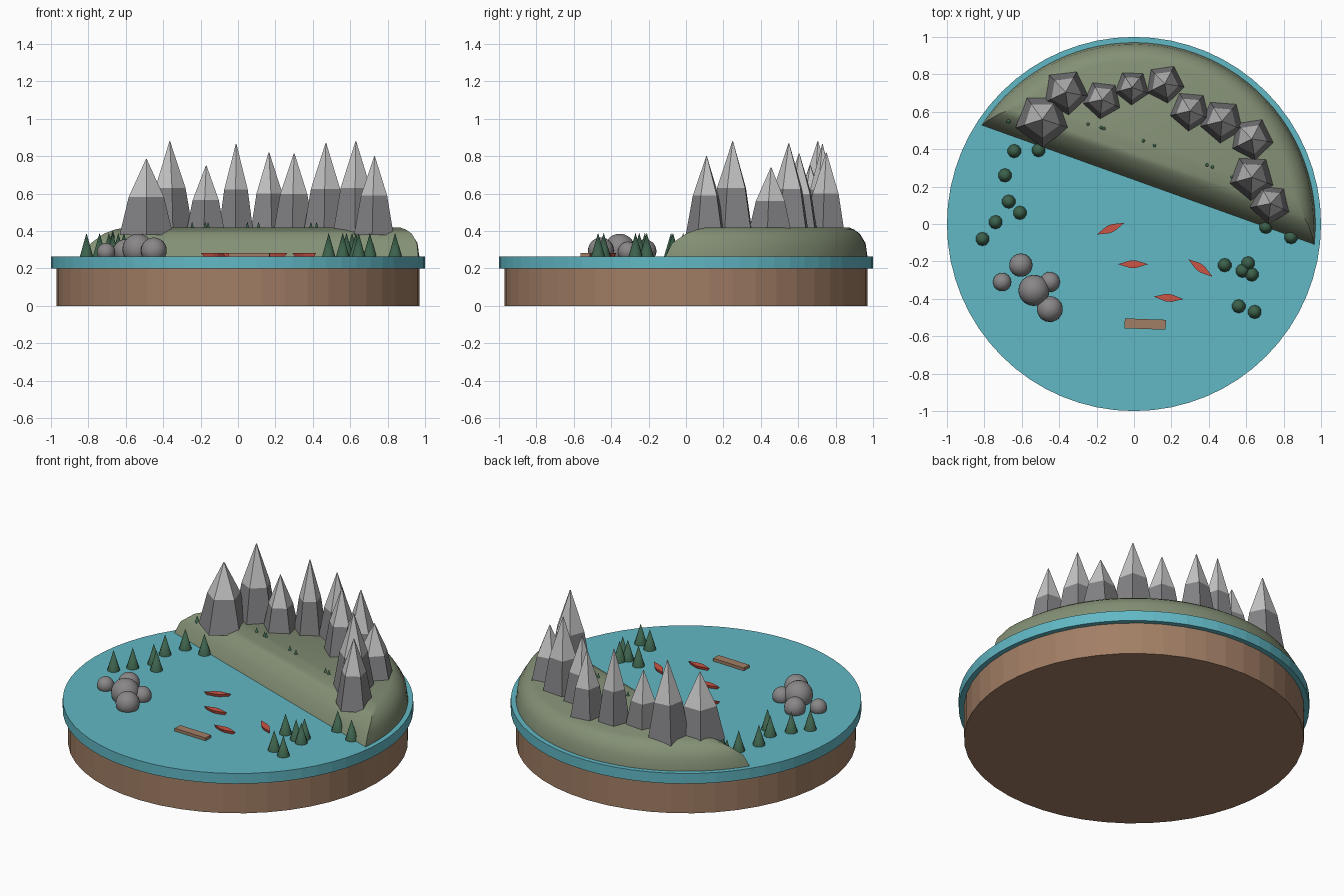
import bpy
import bmesh
from math import sin, cos, pi, radians, sqrt, atan2
from mathutils import Matrix, Vector

default_cube = bpy.data.objects.get("Cube")
if default_cube:
    bpy.data.objects.remove(default_cube, do_unlink=True)


def make_material(name, colour):
    material = bpy.data.materials.new(name)
    material.use_nodes = True
    material.diffuse_color = (*colour, 1)
    material.node_tree.nodes["Principled BSDF"].inputs["Base Color"].default_value = (*colour, 1)
    return material


earth = make_material("brown earth", (0.36, 0.21, 0.13))
water = make_material("lake blue", (0.12, 0.48, 0.56))
grass = make_material("hill green", (0.23, 0.28, 0.18))
rock = make_material("mountain grey", (0.23, 0.23, 0.24))
snow = make_material("pale peak", (0.56, 0.56, 0.56))
stone = make_material("boulder grey", (0.25, 0.24, 0.24))
leaf = make_material("pine green", (0.045, 0.12, 0.07))
red = make_material("boat red", (0.6, 0.09, 0.06))


def finish(bm, name, materials, location=(0, 0, 0), turn=0, smooth=None):
    """Turn a bmesh into a placed object, optionally smooth shaded."""
    bmesh.ops.recalc_face_normals(bm, faces=bm.faces)
    mesh = bpy.data.meshes.new(name)
    bm.to_mesh(mesh)
    bm.free()
    for material in materials:
        mesh.materials.append(material)
    obj = bpy.data.objects.new(name, mesh)
    obj.location = location
    obj.rotation_euler.z = turn
    bpy.context.collection.objects.link(obj)
    if smooth is not None:
        bpy.ops.object.select_all(action="DESELECT")
        obj.select_set(True)
        bpy.context.view_layer.objects.active = obj
        bpy.ops.object.shade_smooth_by_angle(angle=radians(smooth))
    return obj


def loft(rings):
    """Skin a stack of equal-length rings and cap both ends."""
    bm = bmesh.new()
    layers = [[bm.verts.new(p) for p in ring] for ring in rings]
    count = len(layers[0])
    for low, high in zip(layers, layers[1:]):
        for i in range(count):
            j = (i + 1) % count
            bm.faces.new((low[i], low[j], high[j], high[i]))
    bm.faces.new(layers[0][::-1])
    bm.faces.new(layers[-1])
    return bm


def disc_ring(radius, z, sides, phase=0.0):
    angles = [phase + 2 * pi * i / sides for i in range(sides)]
    return [(radius * cos(a), radius * sin(a), z) for a in angles]


# Round earth base and the lake slab on top of it
LAKE = 0.265
finish(loft([disc_ring(0.97, 0, 48), disc_ring(0.97, 0.2, 48)]), "earth_base", [earth])
finish(loft([disc_ring(1, 0.2, 64), disc_ring(1, LAKE, 64)]), "lake", [water])

# Hill: a circle segment, stepped inwards as it rises
HILL_TURN = atan2(0.94, 0.337)


def segment_ring(arc_inset, chord_inset, z, steps=40):
    radius, chord = 0.97 - arc_inset, 0.223 + chord_inset
    half = atan2(sqrt(radius ** 2 - chord ** 2), chord)
    angles = [HILL_TURN - half + 2 * half * i / steps for i in range(steps + 1)]
    return [(radius * cos(a), radius * sin(a), z) for a in angles]


hill_steps = [(0, 0, LAKE), (0.01, 0.03, 0.335), (0.04, 0.09, 0.385),
              (0.07, 0.13, 0.407), (0.1, 0.17, 0.42)]
finish(loft([segment_ring(*step) for step in hill_steps]), "hill", [grass], smooth=50)

# Five-sided mountains with pale peaks: x, y, radius, top
mountains = [
    (-0.49, 0.56, 0.15, 0.785), (-0.365, 0.705, 0.13, 0.88),
    (-0.17, 0.665, 0.112, 0.75), (-0.01, 0.73, 0.1, 0.865),
    (0.165, 0.75, 0.112, 0.82), (0.3, 0.605, 0.116, 0.815),
    (0.47, 0.55, 0.125, 0.87), (0.63, 0.455, 0.125, 0.74),
    (0.63, 0.25, 0.128, 0.88), (0.73, 0.11, 0.112, 0.8),
]
FOOT = 0.38
for number, (x, y, radius, top) in enumerate(mountains):
    snow_line = FOOT + (top - FOOT) * 0.5
    phase = -pi / 2 + 0.15 * sin(number * 2)
    bm = loft([disc_ring(radius, FOOT, 5, phase),
               disc_ring(radius * 0.66, snow_line, 5, phase),
               disc_ring(0.002, top, 5, phase)])
    for face in bm.faces:
        if face.calc_center_median().z > snow_line:
            face.material_index = 1
    finish(bm, "mountain", [rock, snow], (x, y, 0))


# Pine trees: large ones by the lake, tiny ones on the hill
def pine(name, x, y, z, radius, height):
    bm = bmesh.new()
    bmesh.ops.create_cone(bm, cap_ends=True, segments=10, radius1=radius, radius2=0,
                          depth=height, matrix=Matrix.Translation((0, 0, height / 2)))
    finish(bm, name, [leaf], (x, y, z), smooth=50)


shore_trees = [
    (-0.64, 0.39), (-0.51, 0.395), (-0.69, 0.26), (-0.67, 0.12), (-0.61, 0.06),
    (-0.74, 0.01), (-0.81, -0.08), (0.705, -0.015), (0.84, -0.07), (0.485, -0.22),
    (0.61, -0.21), (0.58, -0.25), (0.63, -0.27), (0.56, -0.44), (0.645, -0.47),
]
for x, y in shore_trees:
    pine("shore_tree", x, y, LAKE, 0.037, 0.125)

hill_trees = [
    (-0.245, 0.535), (-0.175, 0.515), (-0.16, 0.51), (0.05, 0.445),
    (0.11, 0.42), (0.39, 0.315), (0.42, 0.305), (0.525, 0.25),
]
for x, y in hill_trees:
    pine("hill_tree", x, y, 0.405, 0.013, 0.045)
pine("hill_tree", -0.67, 0.55, 0.36, 0.013, 0.045)

# Boulder island: x, y, radius
boulders = [(-0.535, -0.355, 0.083), (-0.605, -0.22, 0.062), (-0.705, -0.31, 0.049),
            (-0.45, -0.31, 0.054), (-0.45, -0.455, 0.069)]
for x, y, radius in boulders:
    bm = bmesh.new()
    bmesh.ops.create_uvsphere(bm, u_segments=24, v_segments=14, radius=radius)
    finish(bm, "boulder", [stone], (x, y, LAKE + radius * 0.45), smooth=50)

# Pointed boats: x, y, heading in degrees
boats = [(-0.125, -0.025, 23), (-0.005, -0.215, 0), (0.355, -0.235, -36), (0.185, -0.395, -5)]
hull = [(0.08, 0), (0.015, 0.02), (-0.015, 0.02), (-0.08, 0), (-0.015, -0.02), (0.015, -0.02)]
for x, y, heading in boats:
    keel = [(px * 0.8, py * 0.7, 0) for px, py in hull]
    deck = [(px, py, 0.018) for px, py in hull]
    finish(loft([keel, deck]), "boat", [red], (x, y, LAKE), radians(heading))

# Wooden dock
bm = bmesh.new()
bmesh.ops.create_cube(bm, size=1)
bmesh.ops.scale(bm, vec=Vector((0.22, 0.053, 0.018)), verts=bm.verts)
finish(bm, "dock", [earth], (0.06, -0.535, LAKE + 0.009), radians(-2))
